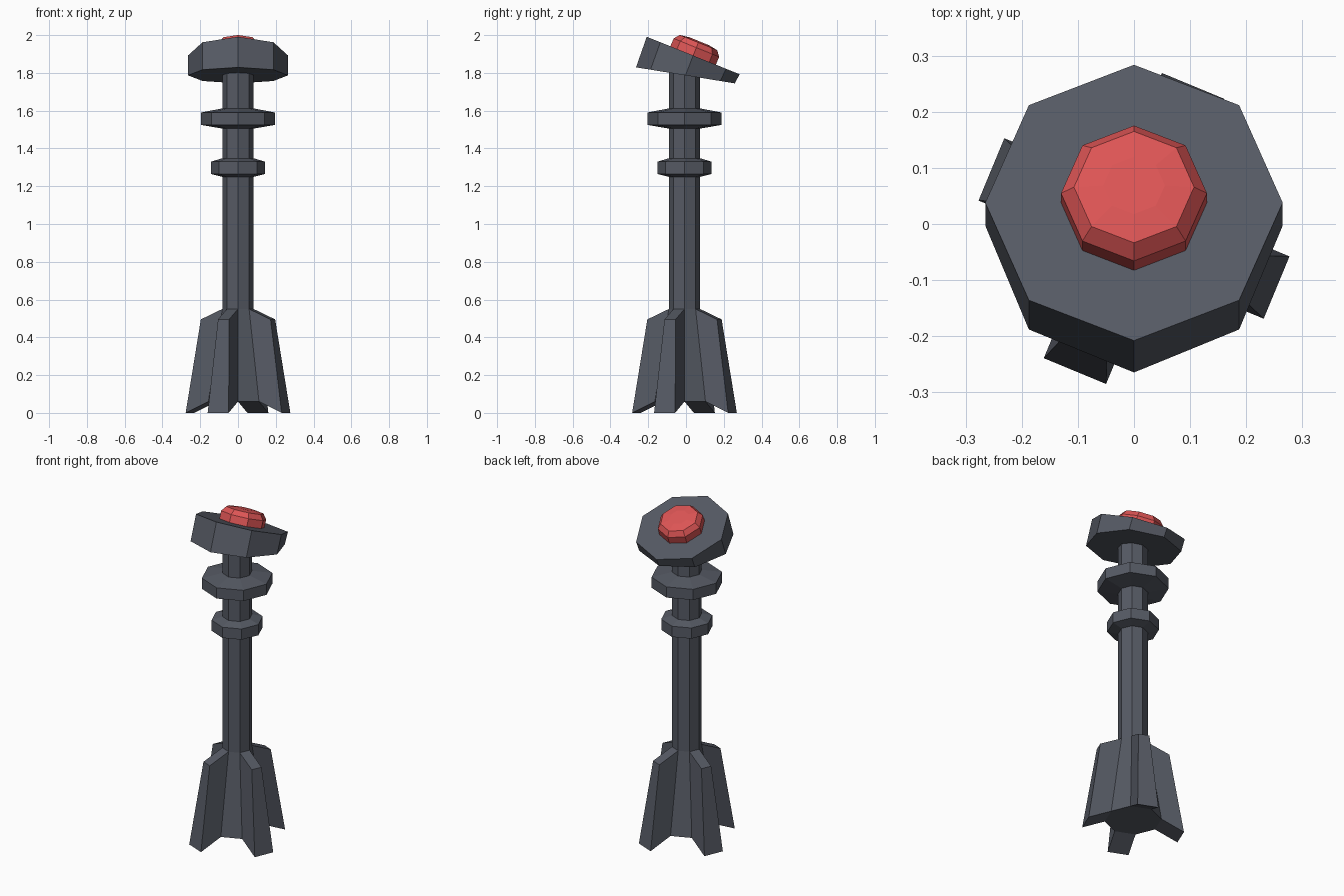
import bpy, bmesh
from math import sin, cos, pi, radians
from mathutils import Matrix, Vector

cube = bpy.data.objects.get("Cube")
if cube:
    bpy.data.objects.remove(cube, do_unlink=True)

SIDES = 8
AXIS_Y = -0.008  # the stem stands slightly in front of the centre


def material(name, colour):
    m = bpy.data.materials.new(name)
    m.use_nodes = True
    m.diffuse_color = colour
    m.node_tree.nodes["Principled BSDF"].inputs["Base Color"].default_value = colour
    return m


metal = material("dark slate metal", (0.092, 0.102, 0.127, 1))
red = material("button red", (0.72, 0.09, 0.09, 1))


def ring(bm, radius, centre, tilt=0.0):
    """Octagon of vertices around centre, leaning about the x axis."""
    turn = Matrix.Rotation(-tilt, 3, "X")
    angles = [2 * pi * i / SIDES for i in range(SIDES)]
    return [bm.verts.new(Vector(centre) + turn @ Vector((radius * cos(a), radius * sin(a), 0)))
            for a in angles]


def loft(bm, rings):
    """Bridge rings from bottom to top, cap both ends, return the side faces."""
    sides = []
    for low, high in zip(rings, rings[1:]):
        for i in range(SIDES):
            j = (i + 1) % SIDES
            sides.append(bm.faces.new((low[i], low[j], high[j], high[i])))
    bm.faces.new(rings[0][::-1])
    bm.faces.new(rings[-1])
    return sides


def finish(name, bm, mat):
    bmesh.ops.recalc_face_normals(bm, faces=bm.faces)
    mesh = bpy.data.meshes.new(name)
    bm.to_mesh(mesh)
    bm.free()
    mesh.materials.append(mat)
    obj = bpy.data.objects.new(name, mesh)
    bpy.context.collection.objects.link(obj)
    return obj


def lathe(name, profile, mat):
    bm = bmesh.new()
    loft(bm, [ring(bm, r, (0, AXIS_Y, z)) for r, z in profile])
    return finish(name, bm, mat)


# Stem and the two collars around it
lathe("stem", [(0.083, 0.54), (0.083, 1.81)], metal)
lathe("lower_collar", [(0.083, 1.25), (0.143, 1.265), (0.143, 1.33), (0.083, 1.348)], metal)
lathe("upper_collar", [(0.083, 1.505), (0.197, 1.525), (0.197, 1.59), (0.083, 1.612)], metal)

# Flared foot: every other side is pulled out into a fin
bm = bmesh.new()
sides = loft(bm, [ring(bm, 0.157, (0, AXIS_Y, 0.06)), ring(bm, 0.083, (0, AXIS_Y, 0.55))])
fins = bmesh.ops.extrude_discrete_faces(bm, faces=sides[1::2])["faces"]
for face in fins:
    middle = face.calc_center_median()
    out = Vector((middle.x, middle.y - AXIS_Y, 0)).normalized()
    for v in face.verts:
        low = v.co.z < 0.3
        v.co += out * (0.13 if low else 0.123)
        v.co.z -= 0.06 if low else 0.055
finish("finned_foot", bm, metal)

# Wedge-shaped head with a steep top and a gently sloped underside
TILT = radians(22)
bm = bmesh.new()
top_centre = Vector((0, 0.038, 1.892))
loft(bm, [ring(bm, 0.265, (0, -0.003, 1.787), radians(9.2)),
          ring(bm, 0.265, top_centre, TILT)])
finish("head", bm, metal)

# Domed button on the sloped top
bm = bmesh.new()
normal = Vector((0, sin(TILT), cos(TILT)))
dome = [(0.13, -0.01), (0.13, 0.045), (0.107, 0.074), (0.055, 0.082)]
loft(bm, [ring(bm, r, top_centre + normal * h, TILT) for r, h in dome])
finish("button", bm, red)
